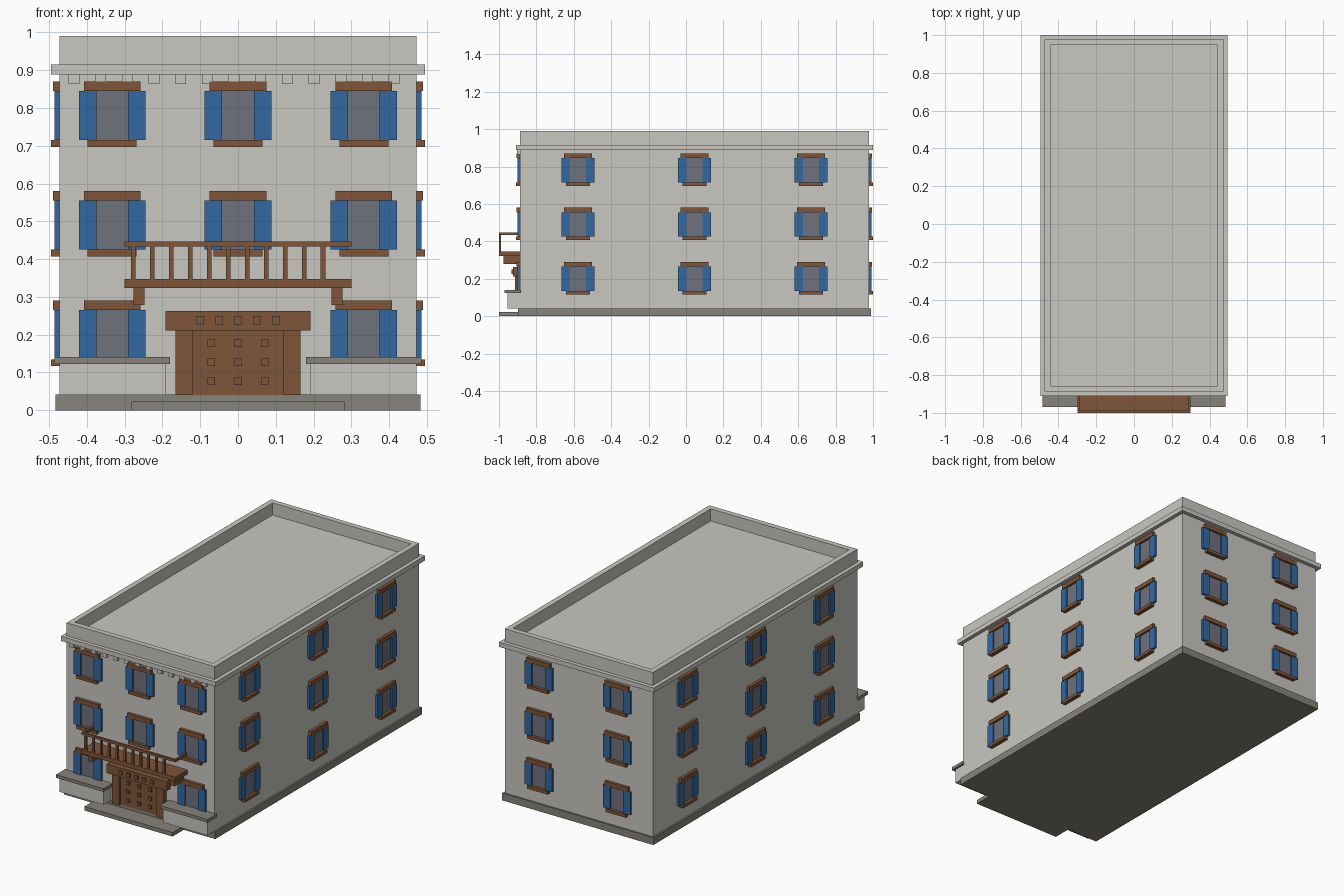
import bpy, bmesh, math
from mathutils import Matrix, Vector

if "Cube" in bpy.data.objects:
    bpy.data.objects.remove(bpy.data.objects["Cube"])


def material(name, rgb):
    m = bpy.data.materials.new(name)
    m.diffuse_color = (*rgb, 1)
    m.use_nodes = True
    m.node_tree.nodes["Principled BSDF"].inputs["Base Color"].default_value = m.diffuse_color
    return m


WALL = material("pale stone", (0.58, 0.57, 0.53))
BASE = material("dark stone", (0.24, 0.228, 0.196))
WOOD = material("brown wood", (0.212, 0.091, 0.041))
BLUE = material("blue shutter", (0.034, 0.138, 0.35))
GLASS = material("grey glass", (0.16, 0.168, 0.205))

X, YF, YB = 0.473, -0.888, 0.978   # wall half width, front and back


def boxes(name, mat, items, xf=Matrix()):
    """One object made of boxes given as (x0, x1, y0, y1, z0, z1)."""
    bm = bmesh.new()
    for x0, x1, y0, y1, z0, z1 in items:
        m = Matrix.Translation(((x0 + x1) / 2, (y0 + y1) / 2, (z0 + z1) / 2))
        s = Matrix.Diagonal((x1 - x0, y1 - y0, z1 - z0, 1))
        bmesh.ops.create_cube(bm, size=1, matrix=xf @ m @ s)
    me = bpy.data.meshes.new(name)
    bm.to_mesh(me)
    bm.free()
    me.materials.append(mat)
    ob = bpy.data.objects.new(name, me)
    bpy.context.collection.objects.link(ob)
    return ob


def both(b):
    """A box and its mirror image across x = 0."""
    return [b, (-b[1], -b[0], *b[2:])]


# Main block, plinth and step
boxes("walls", WALL, [(-X, X, YF, YB, 0.04, 0.92)])
boxes("plinth", BASE, [(-0.483, 0.483, -0.898, 0.988, 0, 0.042)])
boxes("step", BASE, [(-0.282, 0.282, -1, -0.89, 0, 0.023)])

# Cornice, parapet rim and dentils
boxes("cornice", WALL, [(-0.495, 0.495, YF - 0.022, YB + 0.022, 0.888, 0.915)])
t = 0.031
boxes("parapet", WALL, both((X - t, X, YF, YB, 0.9, 0.99)) +
      [(-X + t, X - t, YF, YF + t, 0.9, 0.99), (-X + t, X - t, YB - t, YB, 0.9, 0.99)])
boxes("dentils", WALL, [(c - 0.0145, c + 0.0145, YF - 0.016, YF + 0.005, 0.864, 0.889)
                        for c in (-0.434 + 0.0706 * i for i in range(13))])

# Low walls beside the entrance
boxes("low_walls", WALL, both((0.19, X, -0.955, YF + 0.005, 0.04, 0.125)))
boxes("low_wall_caps", BASE, both((0.18, 0.485, -0.97, YF + 0.005, 0.123, 0.141)))


# Windows: local frame has the wall at y = 0 and outside at -y
def window(side, pos, angle, z):
    xf = Matrix.Translation(Vector((*pos, z))) @ Matrix.Rotation(math.radians(angle), 4, 'Z')
    boxes(side + "_glass", GLASS, [(-0.043, 0.043, -0.005, 0.003, 0, 0.13)], xf)
    boxes(side + "_shutters", BLUE, both((0.042, 0.088, -0.013, 0.003, 0, 0.13)), xf)
    boxes(side + "_lintel_and_sill", WOOD, [(-0.075, 0.075, -0.017, 0.003, 0.13, 0.155),
                                            (-0.065, 0.065, -0.022, 0.003, -0.018, 0)], xf)


for row in range(3):
    z = 0.135 + 0.29 * row
    for x in (-0.333, 0, 0.333):
        if row or x:
            window("front_window", (x, YF), 0, z)
    for x in (-0.25, 0.25):
        window("back_window", (x, YB), 180, z)
    for y in (-0.577, 0.045, 0.668):
        window("right_window", (X, y), 90, z)
        window("left_window", (-X, y), -90, z)

# Entrance door with studs
boxes("door", WOOD, [(-0.12, 0.12, -0.9, YF, 0.04, 0.212)])
boxes("door_posts", WOOD, both((0.12, 0.166, -0.915, YF, 0.04, 0.212)))
boxes("door_lintel", WOOD, [(-0.192, 0.192, -0.924, YF, 0.211, 0.263)])
boxes("door_studs", WOOD, [(x - 0.01, x + 0.01, -0.908, -0.89, z - 0.01, z + 0.01)
                           for x in (-0.071, 0, 0.071) for z in (0.077, 0.127, 0.177)])
boxes("lintel_studs", WOOD, [(x - 0.01, x + 0.01, -0.932, -0.9, 0.227, 0.249)
                             for x in (-0.1, -0.05, 0, 0.05, 0.1)])

# Balcony
boxes("balcony_floor", WOOD, [(-0.3, 0.3, -1, YF, 0.323, 0.347)])
boxes("balcony_brackets", WOOD, both((0.248, 0.277, -0.975, YF, 0.279, 0.324)))
boxes("balcony_rails", WOOD, [(-0.3, 0.3, -1, -0.988, 0.433, 0.447)] +
      both((0.288, 0.3, -0.989, YF, 0.433, 0.447)))
boxes("balusters", WOOD, [(c - 0.006, c + 0.006, -1, -0.988, 0.346, 0.434)
                          for c in (-0.277 + 0.0502 * i for i in range(11))])
